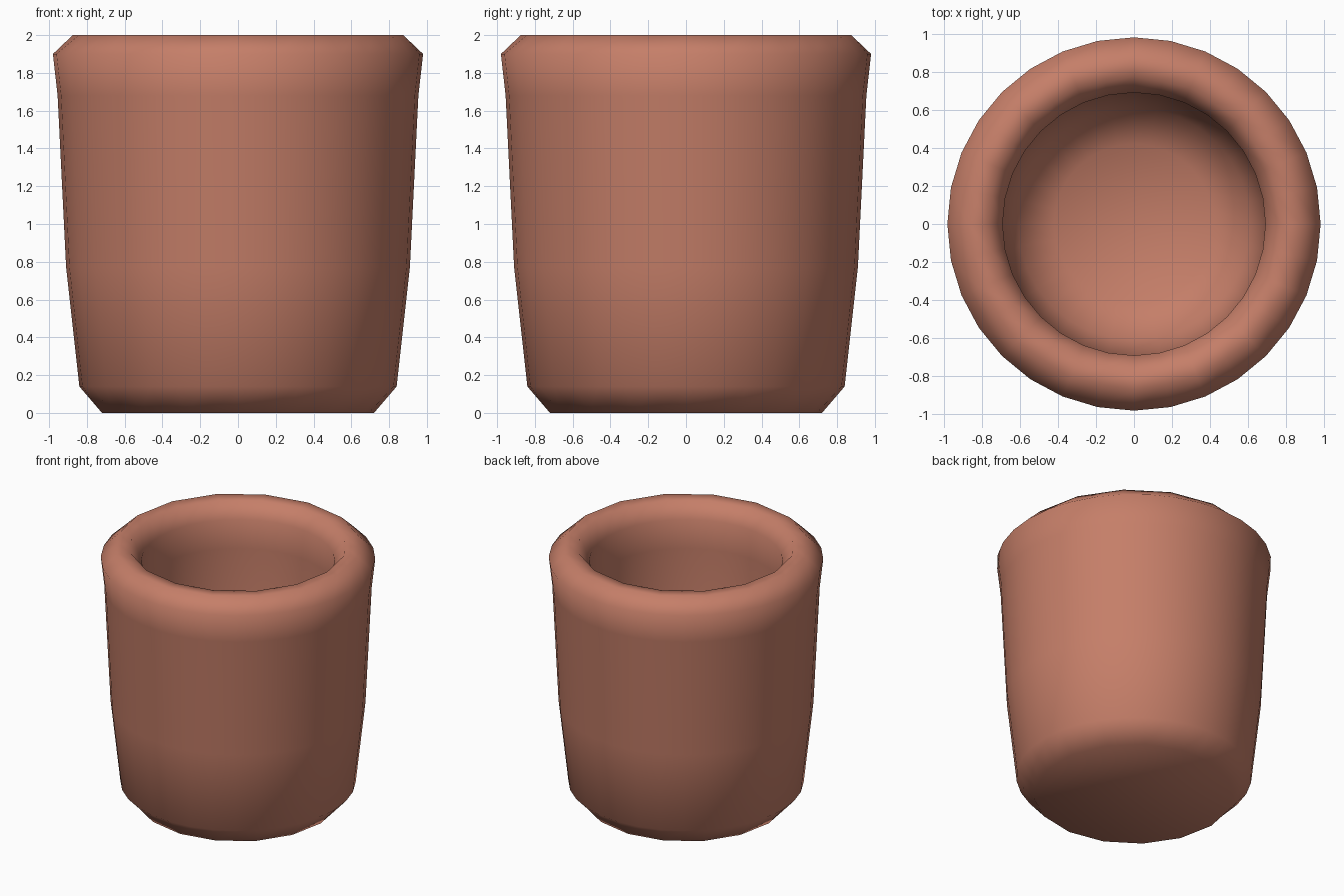
import bpy, bmesh
from math import cos, sin, pi

if "Cube" in bpy.data.objects:
    bpy.data.objects.remove(bpy.data.objects["Cube"])

N = 32

# Profile from centre underside, up the outer wall, over the lip, down into the cup
# (radius, height, coarse): coarse rings keep a 16-sided outline
profile = [(0.72, 0.0, True), (0.84, 0.14, False), (0.91, 0.77, False),
           (0.955, 1.68, False), (0.98, 1.90, False), (0.875, 2.0, True),
           (0.775, 1.995, True), (0.69, 1.88, False), (0.695, 1.65, False),
           (0.69, 0.8, False), (0.61, 0.36, False), (0.42, 0.24, False)]

bm = bmesh.new()


def ring(r, z, coarse):
    verts = []
    for i in range(N):
        k = cos(pi / 16) if coarse and i % 2 else 1.0
        a = 2 * pi * i / N
        verts.append(bm.verts.new((r * k * cos(a), r * k * sin(a), z)))
    return verts


rings = [ring(*p) for p in profile]

# Walls and lip
for lo, hi in zip(rings, rings[1:]):
    for i in range(N):
        j = (i + 1) % N
        bm.faces.new((lo[i], lo[j], hi[j], hi[i]))

# Underside and inner floor
bm.faces.new(rings[0][::-1])
centre = bm.verts.new((0, 0, 0.2))
for i in range(N):
    bm.faces.new((rings[-1][i], rings[-1][(i + 1) % N], centre))

bmesh.ops.recalc_face_normals(bm, faces=bm.faces[:])
for f in bm.faces:
    f.smooth = True
mesh = bpy.data.meshes.new("clay_cup")
bm.to_mesh(mesh)
bm.free()

# Terracotta colour
mat = bpy.data.materials.new("terracotta")
mat.diffuse_color = (0.56, 0.21, 0.14, 1)
mat.use_nodes = True
mat.node_tree.nodes["Principled BSDF"].inputs["Base Color"].default_value = mat.diffuse_color
mesh.materials.append(mat)

cup = bpy.data.objects.new("clay_cup", mesh)
bpy.context.collection.objects.link(cup)
